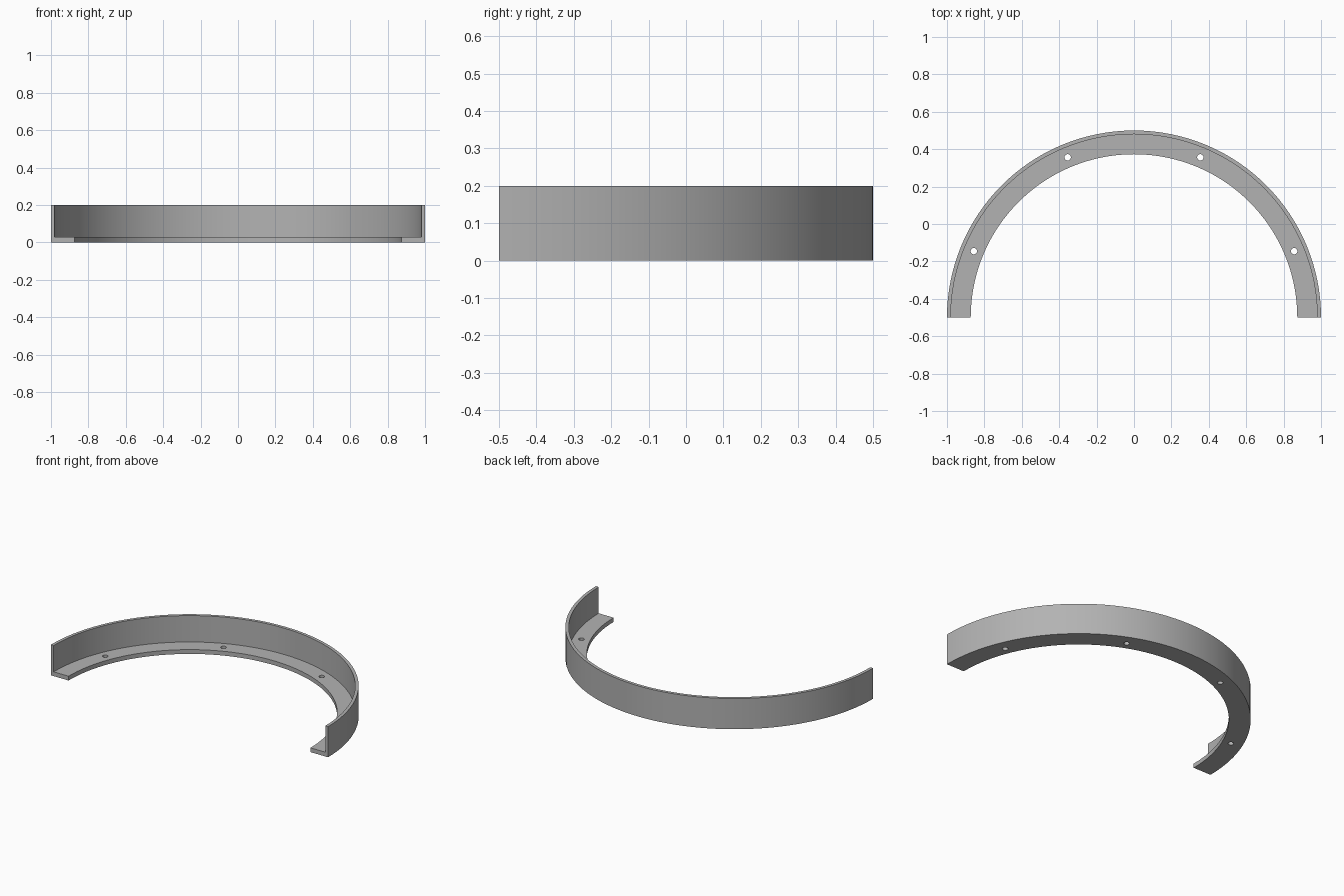
import bpy
import bmesh
from math import pi, cos, sin, radians
from mathutils import Vector

cube = bpy.data.objects.get("Cube")
if cube:
    bpy.data.objects.remove(cube, do_unlink=True)

OUTER, WALL_IN, FLANGE_IN = 1.0, 0.98, 0.873
HEIGHT, FLANGE_TOP = 0.2, 0.028
HOLE_RING, HOLE_R = 0.927, 0.017
CENTRE = Vector((0, -0.5, 0))

grey = bpy.data.materials.new("plain grey")
grey.use_nodes = True
grey.diffuse_color = (0.45, 0.45, 0.45, 1)
grey.node_tree.nodes["Principled BSDF"].inputs["Base Color"].default_value = grey.diffuse_color


def make_object(name, bm):
    bmesh.ops.recalc_face_normals(bm, faces=bm.faces)
    mesh = bpy.data.meshes.new(name)
    bm.to_mesh(mesh)
    bm.free()
    mesh.materials.append(grey)
    obj = bpy.data.objects.new(name, mesh)
    bpy.context.collection.objects.link(obj)
    return obj


# Half ring: L-shaped section swept through half a turn, with both ends capped
section = [(FLANGE_IN, 0), (OUTER, 0), (OUTER, HEIGHT),
           (WALL_IN, HEIGHT), (WALL_IN, FLANGE_TOP), (FLANGE_IN, FLANGE_TOP)]
STEPS = 64
bm = bmesh.new()
rings = []
for i in range(STEPS + 1):
    a = pi * i / STEPS
    rings.append([bm.verts.new(CENTRE + Vector((r * cos(a), r * sin(a), z)))
                  for r, z in section])
for a, b in zip(rings, rings[1:]):
    for j in range(len(section)):
        k = (j + 1) % len(section)
        bm.faces.new((a[j], a[k], b[k], b[j]))
bm.faces.new(rings[0])
bm.faces.new(rings[-1])
half_ring = make_object("flanged_half_ring", bm)

# Screw holes, evenly spaced around the flange
bm = bmesh.new()
for i in range(4):
    a = radians(22.5 + 45 * i)
    made = bmesh.ops.create_cone(bm, cap_ends=True, segments=24,
                                 radius1=HOLE_R, radius2=HOLE_R, depth=0.1)
    bmesh.ops.translate(bm, verts=made["verts"],
                        vec=CENTRE + HOLE_RING * Vector((cos(a), sin(a), 0)))
cutter = make_object("hole_cutter", bm)
cutter.hide_render = True

cut = half_ring.modifiers.new("screw holes", "BOOLEAN")
cut.operation = "DIFFERENCE"
cut.solver = "EXACT"
cut.object = cutter
bpy.ops.object.select_all(action="DESELECT")
half_ring.select_set(True)
bpy.context.view_layer.objects.active = half_ring
bpy.ops.object.modifier_apply(modifier=cut.name)
bpy.data.objects.remove(cutter, do_unlink=True)

# Smooth curved walls, crisp rims
bpy.ops.object.shade_smooth_by_angle(angle=radians(30))
